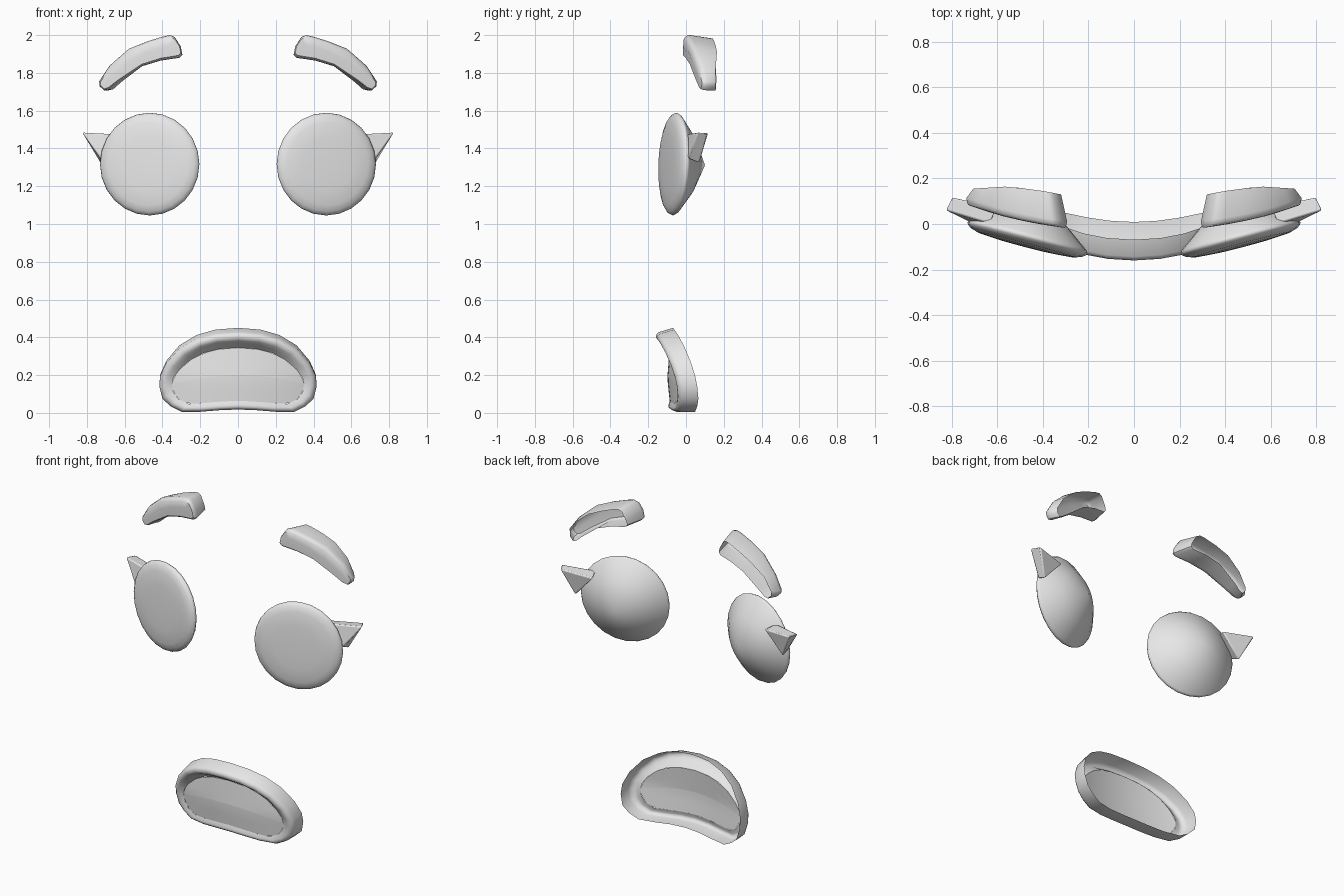
import bpy, bmesh, math
from mathutils import Vector

if "Cube" in bpy.data.objects:
    bpy.data.objects.remove(bpy.data.objects["Cube"])

grey = bpy.data.materials.new("plain_grey")
grey.diffuse_color = (0.8, 0.8, 0.8, 1)
grey.use_nodes = True
grey.node_tree.nodes["Principled BSDF"].inputs["Base Color"].default_value = grey.diffuse_color


def finish(bm, name, mirror=False, angle=40, bevel=0):
    """Turn a bmesh into a smooth-shaded object, optionally mirrored across x."""
    bmesh.ops.recalc_face_normals(bm, faces=bm.faces[:])
    me = bpy.data.meshes.new(name)
    bm.to_mesh(me)
    bm.free()
    ob = bpy.data.objects.new(name, me)
    bpy.context.collection.objects.link(ob)
    me.materials.append(grey)
    bpy.ops.object.select_all(action='DESELECT')
    ob.select_set(True)
    bpy.context.view_layer.objects.active = ob
    bpy.ops.object.shade_smooth_by_angle(angle=math.radians(angle))
    if bevel:
        b = ob.modifiers.new("soft_edges", 'BEVEL')
        b.width, b.segments = bevel, 2
    if mirror:
        ob.modifiers.new("mirror", 'MIRROR')
    return ob


def skin(bm, loops, cap=None):
    """Bridge closed loops of equal length; cap is the index of a loop to fill."""
    rings = [[bm.verts.new(p) for p in lp] for lp in loops]
    for a, b in zip(rings, rings[1:]):
        n = len(a)
        for i in range(n):
            j = (i + 1) % n
            bm.faces.new((a[i], a[j], b[j], b[i]))
    if cap is not None:
        bm.faces.new(rings[cap])
    return rings


def lerp(pts, x):
    """Piecewise linear interpolation through (x, value) points."""
    if x <= pts[0][0]:
        return pts[0][1]
    for (x0, v0), (x1, v1) in zip(pts, pts[1:]):
        if x <= x1:
            return v0 + (v1 - v0) * (x - x0) / (x1 - x0)
    return pts[-1][1]


# Eyes: tilted lathed lens with a flat front and a domed back
centre = Vector((0.468, -0.062, 1.317))
u = Vector((0.967, 0.253, 0))
w = Vector((0, 0.035, 1)).normalized()
back = Vector((-0.253, 0.967, -0.035))
profile = [(0.05, -0.038), (0.14, -0.036), (0.22, -0.030), (0.252, -0.020),
           (0.268, -0.008), (0.272, 0.002), (0.264, 0.014), (0.16, 0.090)]
SIDES = 24
loops = []
for r, d in profile:
    loops.append([centre + back * d + (u * math.cos(a) + w * math.sin(a)) * r
                  for a in (2 * math.pi * i / SIDES for i in range(SIDES))])
bm = bmesh.new()
last = skin(bm, loops, cap=0)[-1]
pole = bm.verts.new(centre + back * 0.168)
for i in range(SIDES):
    bm.faces.new((last[i], last[(i + 1) % SIDES], pole))
finish(bm, "eye", mirror=True, angle=75)

# Eyelashes: small wedges at the outer corners
bm = bmesh.new()
front = [(0.63, 0.0, 1.475), (0.828, 0.06, 1.484), (0.725, 0.01, 1.345)]
rear = [(0.60, 0.075, 1.46), (0.80, 0.118, 1.482), (0.728, 0.07, 1.32)]
rings = skin(bm, [front, rear], cap=0)
bm.faces.new(rings[1])
finish(bm, "eyelash", mirror=True, bevel=0.008)

# Eyebrows: arched shells, open at the back
outline = [(0.335, 1.99), (0.36, 2.0), (0.395, 1.993), (0.485, 1.965), (0.577, 1.928),
           (0.68, 1.838), (0.735, 1.755), (0.733, 1.73), (0.71, 1.708), (0.685, 1.713),
           (0.635, 1.752), (0.51, 1.835), (0.41, 1.865), (0.31, 1.88), (0.294, 1.895),
           (0.303, 1.94)]
front_y = [(0.30, -0.018), (0.45, 0.005), (0.60, 0.04), (0.735, 0.085)]
back_y = [(0.32, 0.130), (0.40, 0.145), (0.55, 0.165), (0.705, 0.155)]
# spine height used to pull the front rim inwards
spine = [(0.33, 1.94), (0.45, 1.912), (0.55, 1.865), (0.65, 1.79), (0.71, 1.735)]


def brow_loop(inset, offset, at_back=False):
    out = []
    for x, z in outline:
        if at_back:
            xb = 0.32 + (x - 0.294) * 0.385 / 0.441
            out.append((xb, lerp(back_y, xb), z - (0.018 if z > 1.9 else 0)))
            continue
        cx = min(max(x, 0.335), 0.705)
        x2 = x + (cx - x) * inset
        z2 = z + (lerp(spine, cx) - z) * inset
        out.append((x2, lerp(front_y, x2) + offset, z2))
    return out


bm = bmesh.new()
skin(bm, [brow_loop(0, 0, True), brow_loop(0, 0.03), brow_loop(0.06, 0.012),
          brow_loop(0.22, 0.001), brow_loop(0.8, 0)], cap=-1)
finish(bm, "eyebrow", mirror=True, angle=45)

# Mouth: curved lip ring with a deep outer wall
outer = [(0, .45), (.12, .441), (.22, .412), (.31, .358), (.38, .275), (.413, .2), (.416, .14),
         (.400, .075), (.357, .035), (.30, .006), (.2, .006), (.1, .014), (0, .018)]
inner = [(0, .345), (.1, .338), (.18, .318), (.25, .282), (.31, .23), (.342, .185), (.35, .15),
         (.342, .11), (.315, .072), (.26, .048), (.18, .052), (.09, .06), (0, .064)]
inner_depth = [(.05, -.088), (.16, -.080), (.20, -.074), (.345, -.036)]


def bend(x, z, d):
    """Place a mouth point on the forward-bowed, tilted sheet at depth d."""
    return (x, 0.012 - 0.18 * z + 0.42 * x * x + d, z)


def mouth_loop(t, d, drop=0, sink=0):
    half = [(a + (c - a) * t, b + (e - b) * t) for (a, b), (c, e) in zip(outer, inner)]
    deep = [lerp(inner_depth, e) for c, e in inner]
    half = [(x, z, d + (k - d) * sink) for (x, z), k in zip(half, deep)]
    full = half + [(-x, z, k) for x, z, k in half[-2:0:-1]]
    return [bend(x, z - drop * max(0, z - 0.1) / 0.35, k) for x, z, k in full]


bm = bmesh.new()
skin(bm, [mouth_loop(0, 0), mouth_loop(0, -0.078, 0.022), mouth_loop(0.10, -0.092, 0.022),
          mouth_loop(0.30, -0.100, 0.02), mouth_loop(0.55, -0.098, 0.012, 0.15),
          mouth_loop(0.82, -0.098, 0, 0.6), mouth_loop(1, -0.098, 0, 1)])
finish(bm, "lips", angle=60)

# Mouth interior: upper panel and tongue meeting along an arched line
top_z = inner[:7]
bottom_z = [(x, z) for x, z in reversed(inner[6:])]
COLS = 20
xs = [0.349 * math.sin(math.pi / 2 * (2 * i / COLS - 1)) for i in range(COLS + 1)]


def seam_z(x):
    return 0.2 - 0.4 * x * x


def panel(name, low, high, rows=4):
    bm = bmesh.new()
    grid = []
    for x in xs:
        a, b = low(abs(x)), high(abs(x))
        zs = [a + (b - a) * k / rows for k in range(rows + 1)]
        grid.append([bm.verts.new(bend(x, z, lerp(inner_depth, z))) for z in zs])
    for p, q in zip(grid, grid[1:]):
        for k in range(rows):
            bm.faces.new((p[k], q[k], q[k + 1], p[k + 1]))
    finish(bm, name, angle=50)


panel("mouth_back", seam_z, lambda x: lerp(top_z, x))
panel("tongue", lambda x: lerp(bottom_z, x), seam_z)
